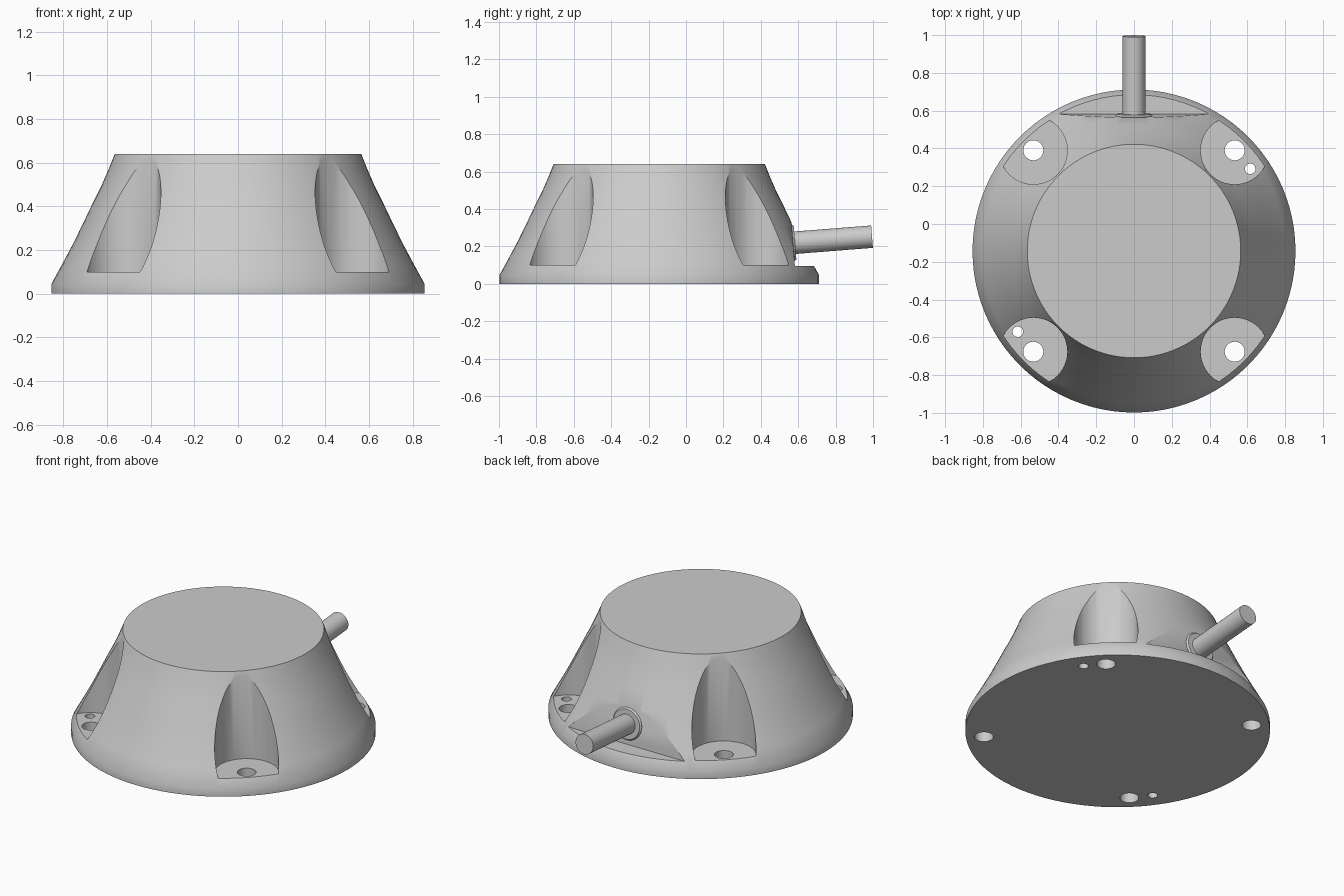
import bpy, bmesh, math
from mathutils import Vector

if "Cube" in bpy.data.objects:
    bpy.data.objects.remove(bpy.data.objects["Cube"])

CY = -0.143           # centre of the round housing in y
TILT = math.radians(4.5)
AXIS = Vector((0, math.cos(TILT), math.sin(TILT)))


def lathe(name, profile, centre=(0, 0, 0), axis=(0, 0, 1), sides=48):
    """Closed solid from (radius, height) rings around an axis."""
    bm = bmesh.new()
    q = Vector((0, 0, 1)).rotation_difference(Vector(axis))
    rings = []
    for r, h in profile:
        ring = []
        for i in range(sides):
            a = 2 * math.pi * i / sides
            p = q @ Vector((r * math.cos(a), r * math.sin(a), h))
            ring.append(bm.verts.new(p + Vector(centre)))
        rings.append(ring)
    for lo, hi in zip(rings, rings[1:]):
        for i in range(sides):
            j = (i + 1) % sides
            bm.faces.new((lo[i], lo[j], hi[j], hi[i]))
    bm.faces.new(rings[0][::-1])
    bm.faces.new(rings[-1])
    me = bpy.data.meshes.new(name)
    bm.to_mesh(me)
    bm.free()
    ob = bpy.data.objects.new(name, me)
    bpy.context.collection.objects.link(ob)
    return ob


def wedge_cutter(name):
    """Cutter behind the sloping cable wall and above its ledge."""
    bm = bmesh.new()
    outline = [(0.582, 0.095), (1.2, 0.095), (1.2, 0.8), (0.527, 0.8)]
    face = bm.faces.new([bm.verts.new((-1, y, z)) for y, z in outline])
    ext = bmesh.ops.extrude_face_region(bm, geom=[face])
    moved = [v for v in ext["geom"] if isinstance(v, bmesh.types.BMVert)]
    bmesh.ops.translate(bm, verts=moved, vec=(2, 0, 0))
    bmesh.ops.recalc_face_normals(bm, faces=bm.faces)
    me = bpy.data.meshes.new(name)
    bm.to_mesh(me)
    bm.free()
    ob = bpy.data.objects.new(name, me)
    bpy.context.collection.objects.link(ob)
    return ob


def smooth(ob):
    bpy.ops.object.select_all(action='DESELECT')
    ob.select_set(True)
    bpy.context.view_layer.objects.active = ob
    bpy.ops.object.shade_smooth_by_angle(angle=math.radians(30))


def cut(ob, cutter):
    bpy.context.view_layer.objects.active = ob
    mod = ob.modifiers.new("cut", 'BOOLEAN')
    mod.operation = 'DIFFERENCE'
    mod.solver = 'EXACT'
    mod.object = cutter
    bpy.ops.object.modifier_apply(modifier=mod.name)
    bpy.data.objects.remove(cutter)


# Flared housing with a short vertical rim
housing = lathe("housing", [(0.855, 0), (0.855, 0.045), (0.803, 0.14),
                            (0.755, 0.23), (0.711, 0.32), (0.668, 0.41),
                            (0.628, 0.49), (0.593, 0.57), (0.565, 0.64)],
                (0, CY, 0), sides=96)

# Flat wall and ledge for the cable
cut(housing, wedge_cutter("cable_recess_cutter"))

# Four screw pockets with through holes
for sx in (-1, 1):
    for sy in (-1, 1):
        c = (sx * 0.533, CY + sy * 0.533, 0)
        cut(housing, lathe("pocket_cutter", [(0.18, 0.1), (0.18, 0.9)], c))
        cut(housing, lathe("screw_hole_cutter", [(0.053, -0.1), (0.053, 0.2)], c, sides=32))

# Two small locating holes on opposite corners
for x, y in ((0.615, 0.292), (-0.615, -0.57)):
    cut(housing, lathe("pin_hole_cutter", [(0.028, -0.1), (0.028, 0.2)], (x, y, 0), sides=24))
smooth(housing)

# Cable collar and cable leaving the back wall
root = (0, 0.565, 0.218)
collar = lathe("cable_collar", [(0.098, -0.03), (0.098, 0.008), (0.09, 0.018)], root, AXIS)
cable = lathe("cable", [(0.06, -0.03), (0.06, 0.431)], root, AXIS)
for part in (collar, cable):
    smooth(part)
